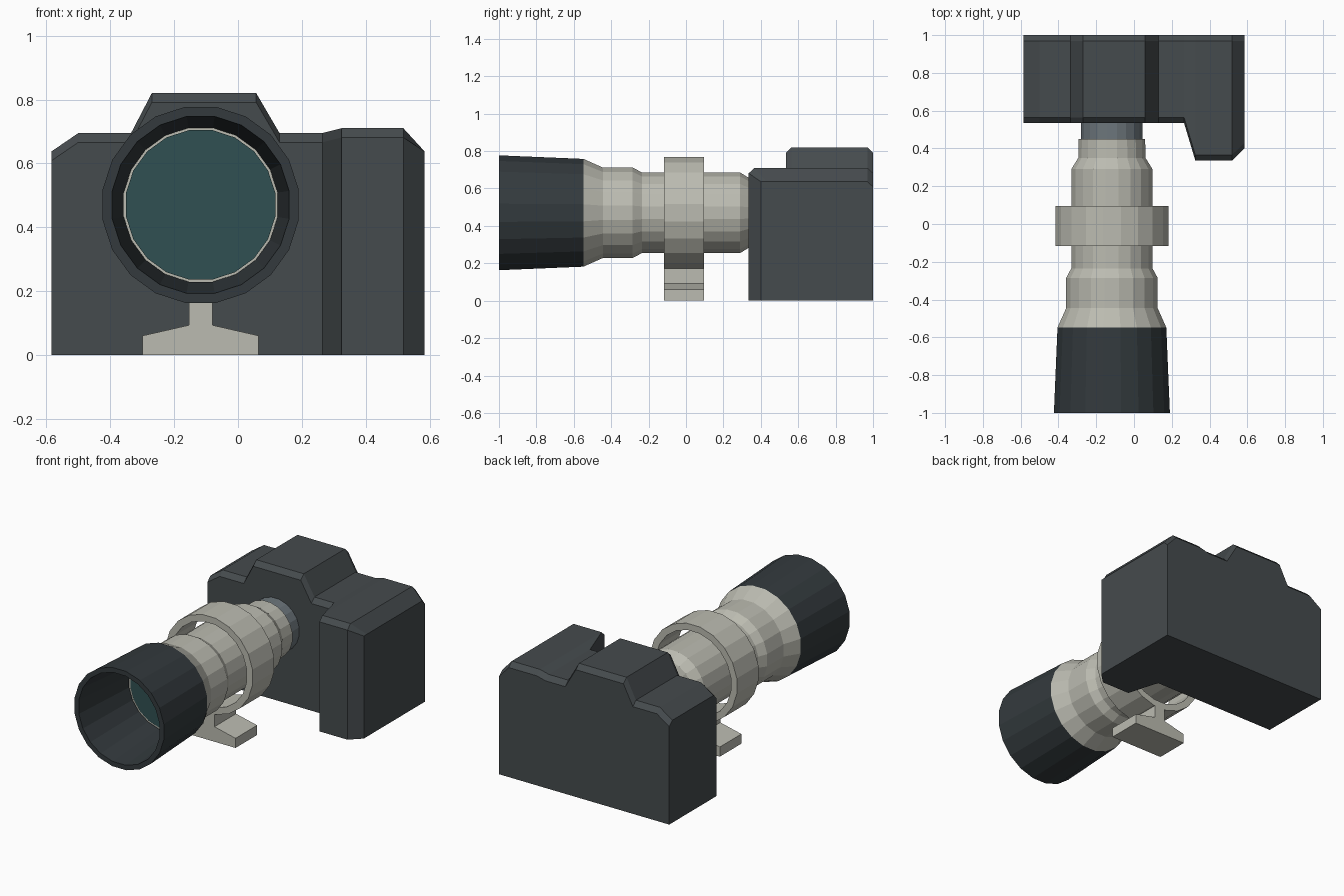
import bpy, bmesh, math

if "Cube" in bpy.data.objects:
    bpy.data.objects.remove(bpy.data.objects["Cube"])

CX, CZ, SIDES = -0.117, 0.47, 20          # lens axis and facet count
FLAT = 1 / math.cos(math.pi / SIDES)      # radii below are measured to the flats


def material(name, rgb):
    m = bpy.data.materials.new(name)
    m.diffuse_color = (*rgb, 1)
    m.use_nodes = True
    m.node_tree.nodes["Principled BSDF"].inputs["Base Color"].default_value = m.diffuse_color
    return m


BLACK = material("body_black", (0.06, 0.07, 0.075))
RUBBER = material("hood_black", (0.033, 0.042, 0.047))
CREAM = material("lens_cream", (0.50, 0.50, 0.44))
STEEL = material("mount_steel", (0.15, 0.18, 0.20))
GLASS = material("glass_teal", (0.03, 0.08, 0.085))


def loft(name, rings, mat, close=False, caps=True):
    """Skin a list of equal-length closed rings of points."""
    bm = bmesh.new()
    rows = [[bm.verts.new(p) for p in ring] for ring in rings]
    n = len(rows[0])
    pairs = list(zip(rows, rows[1:])) + ([(rows[-1], rows[0])] if close else [])
    for a, b in pairs:
        for i in range(n):
            j = (i + 1) % n
            bm.faces.new((a[i], a[j], b[j], b[i]))
    if caps and not close:
        bm.faces.new(rows[0])
        bm.faces.new(rows[-1])
    bmesh.ops.recalc_face_normals(bm, faces=bm.faces)
    mesh = bpy.data.meshes.new(name)
    bm.to_mesh(mesh)
    bm.free()
    mesh.materials.append(mat)
    ob = bpy.data.objects.new(name, mesh)
    bpy.context.collection.objects.link(ob)
    return ob


def lathe(name, profile, mat, **kw):
    """Turn (y, radius) points about the lens axis."""
    angles = [(i + 0.5) * math.tau / SIDES for i in range(SIDES)]
    rings = [[(CX + r * FLAT * math.cos(a), y, CZ + r * FLAT * math.sin(a))
              for a in angles] for y, r in profile]
    return loft(name, rings, mat, **kw)


# Camera body with viewfinder hump and grip: (x, front y, top z, front chamfer)
C = 0.029
stations = [
    (-0.585, 0.535, 0.637, C), (-0.50, 0.535, 0.695, C), (-0.335, 0.535, 0.695, C),
    (-0.27, 0.535, 0.82, C), (0.057, 0.535, 0.82, C), (0.13, 0.535, 0.695, C),
    (0.265, 0.535, 0.695, C), (0.325, 0.335, 0.71, C), (0.518, 0.335, 0.71, C),
    (0.585, 0.40, 0.637, 0.0),
]
loft("camera_body", [
    [(x, f, 0), (x, f, z - d), (x, f + 0.03, z), (x, 0.97, z), (x, 1, z - C), (x, 1, 0)]
    for x, f, z, d in stations], BLACK)

# Lens parts along the axis
lathe("lens_mount", [(0.56, 0.163), (0.44, 0.163)], STEEL)
lathe("lens_barrel", [
    (0.45, 0.176), (0.35, 0.178), (0.29, 0.215), (-0.235, 0.215), (-0.285, 0.242),
    (-0.445, 0.242), (-0.548, 0.288), (-0.55, 0.234)], CREAM)
lathe("front_glass", [(-0.55, 0.234), (-0.556, 0.234)], GLASS)
lathe("lens_hood", [
    (-0.548, 0.288), (-1.0, 0.307), (-1.0, 0.277), (-0.558, 0.241)], RUBBER, close=True)

# Tripod collar and its foot
Y0, Y1 = -0.117, 0.095
lathe("tripod_collar", [(Y0, 0.299), (Y1, 0.299), (Y1, 0.258), (Y0, 0.258)],
      CREAM, close=True)
half = [(0.182, 0), (0.182, 0.06), (0.037, 0.093), (0.037, 0.185)]
outline = half + [(-x, z) for x, z in reversed(half)]
loft("tripod_foot", [[(CX + x, y, z) for x, z in outline] for y in (Y0, Y1)], CREAM)
